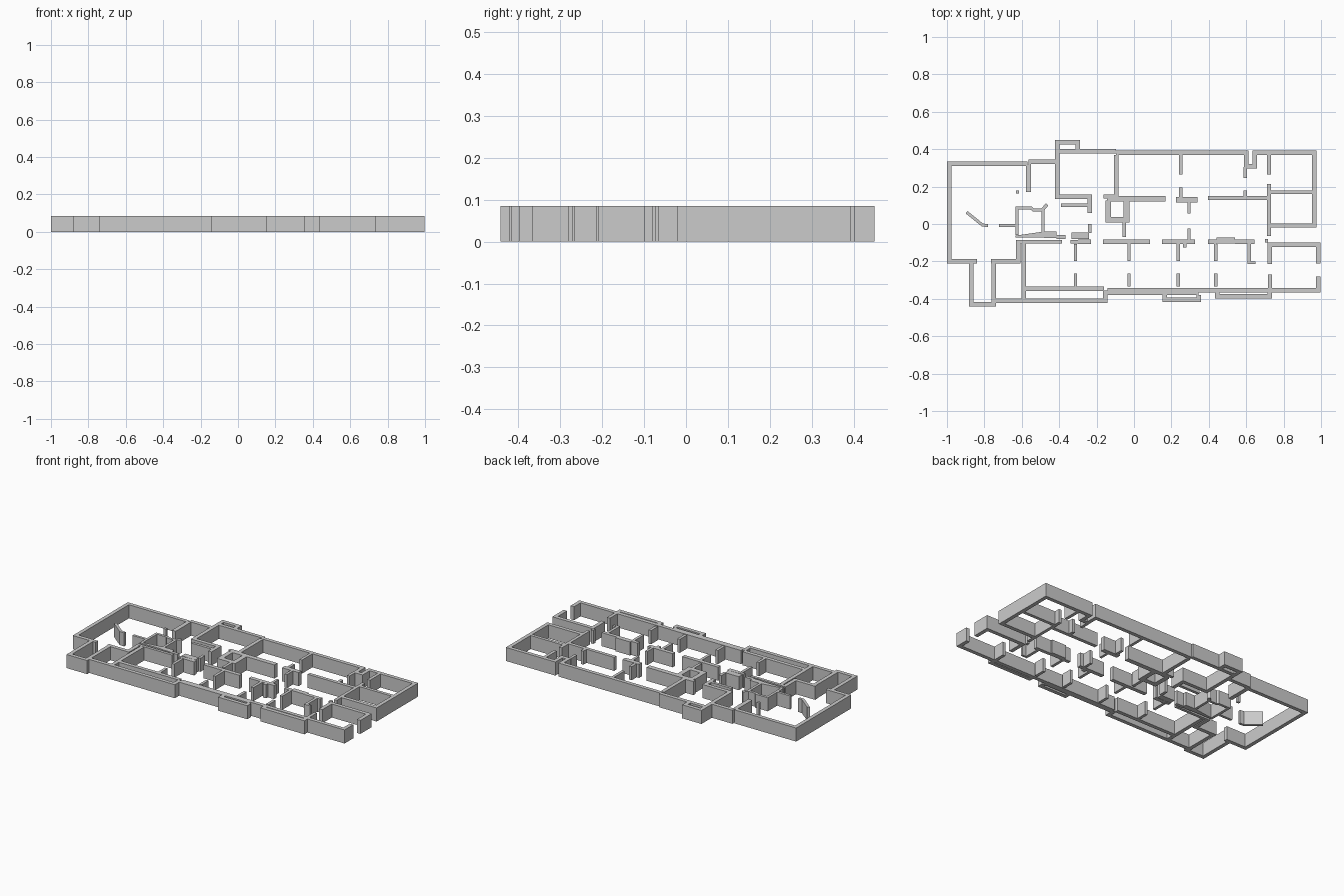
import bpy
from mathutils import Vector

if "Cube" in bpy.data.objects:
    bpy.data.objects.remove(bpy.data.objects["Cube"])

H = 0.085   # wall height
T = 0.024   # usual wall thickness


def mesh_object(name, verts, faces):
    me = bpy.data.meshes.new(name)
    me.from_pydata(verts, [], faces)
    me.update()
    ob = bpy.data.objects.new(name, me)
    bpy.context.collection.objects.link(ob)


def prism(name, outline):
    """Upright prism from a counter-clockwise outline."""
    n = len(outline)
    verts = [(x, y, z) for z in (0, H) for x, y in outline]
    faces = [(i, (i + 1) % n, (i + 1) % n + n, i + n) for i in range(n)]
    mesh_object(name, verts, faces + [tuple(range(n))[::-1], tuple(range(n, 2 * n))])


def wall(name, pts, t=T, closed=False):
    """Mitred wall following a centre line."""
    p = [Vector(q) for q in pts]
    n = len(p)
    left, right = [], []
    for i in range(n):
        dirs = []
        if closed or i > 0:
            dirs.append((p[i] - p[i - 1]).normalized())
        if closed or i < n - 1:
            dirs.append((p[(i + 1) % n] - p[i]).normalized())
        norms = [Vector((-d.y, d.x)) for d in dirs]
        m = sum(norms, Vector((0, 0))).normalized()
        m *= t / 2 / m.dot(norms[0])
        left.append(p[i] + m)
        right.append(p[i] - m)
    if not closed:
        prism(name, right + left[::-1])
        return
    verts = [(q.x, q.y, z) for ring, z in ((left, 0), (right, 0), (right, H), (left, H)) for q in ring]
    faces = []
    for i in range(n):
        j = (i + 1) % n
        for k in range(4):
            a, b = k * n, (k + 1) % 4 * n
            faces.append((a + i, b + i, b + j, a + j))
    mesh_object(name, verts, faces)


def row(name, y, t, *spans):
    """Wall pieces along x with door gaps between them."""
    for a, b in spans:
        wall(name, [(a, y), (b, y)], t)


def column(name, x, t, *spans):
    """Wall pieces along y with door gaps between them."""
    for a, b in spans:
        wall(name, [(x, a), (x, b)], t)


# Outer walls
wall("west_room_wall", [(-.57, .322), (-.987, .322), (-.987, -.2), (-.84, -.2)])
wall("south_west_bay", [(-.87, -.212), (-.87, -.43), (-.75, -.43), (-.75, -.212)])
wall("west_room_return", [(-.765, -.2), (-.62, -.2), (-.62, -.105)])
wall("south_outer_wall", [(-.738, -.41), (-.155, -.41), (-.155, -.355)])
wall("south_inner_wall", [(-.59, -.105), (-.59, -.345), (-.16, -.345)])
column("south_wall_link", -.59, T, (-.398, -.357))
row("south_middle_wall", -.36, .038, (-.143, .345))
wall("south_middle_bay", [(.165, -.379), (.165, -.405), (.345, -.405), (.345, -.379)])
row("south_east_wall", -.355, T, (.345, .975))
wall("south_east_bay", [(.445, -.367), (.445, -.385), (.727, -.385), (.727, -.367)])
wall("north_west_wall", [(-.565, .334), (-.422, .334)])
wall("north_room_wall", [(-.095, .39), (-.41, .39), (-.41, .147), (-.237, .147), (-.237, .06)])
wall("north_bay", [(-.41, .402), (-.41, .437), (-.30, .437), (-.30, .402)])
wall("north_east_wall", [(-.095, .38), (.60, .38), (.60, .31), (.645, .31), (.645, .38),
                         (.965, .38), (.965, -.008), (.725, -.008)])
wall("south_east_room_wall", [(.725, -.215), (.725, -.11), (.985, -.11), (.985, -.21)])
column("south_east_room_pier", .985, T, (-.367, -.28))
column("south_east_room_pier", .727, .02, (-.343, -.27))

# North rooms
column("north_partition", -.565, .027, (.17, .322))
column("north_partition", -.095, T, (.147, .368))
column("north_partition", .25, .018, (.265, .368), (.145, .195))
column("north_partition", .595, .018, (.245, .305), (.145, .18))
column("east_partition", .722, .02, (.265, .368), (-.065, .215))
row("east_partition", .17, .02, (.732, .953))
row("north_corridor_wall", .147, .02, (-.162, -.107))
row("north_corridor_wall", .136, .03, (-.145, .168))
row("north_corridor_wall", .13, .028, (.225, .34))
row("north_corridor_wall", .138, .022, (.395, .715))

# South corridor and rooms
row("south_corridor_wall", -.095, .018, (-.632, -.385), (-.34, -.30))
row("south_corridor_wall", -.095, .025, (-.30, -.23), (-.165, .085), (.15, .325))
row("south_corridor_wall", -.095, .022, (.395, .44), (.54, .645))
row("south_corridor_wall", -.088, .03, (.44, .54))
for x in (-.313, -.027, .237, .438):
    column("south_partition", x, .018, (-.198, -.106), (-.335, -.265))
column("south_partition", .617, .018, (-.205, -.106))
row("south_partition_return", -.207, .014, (.608, .65))
column("corridor_stub", .272, .02, (-.125, -.107))
column("corridor_stub", .293, .016, (.055, .117), (-.085, -.025))
column("corridor_stub", .708, .016, (-.10, -.08))

# Central shaft
wall("central_shaft", [(-.137, .125), (-.137, .022), (-.04, .022), (-.04, .125)], .03)
column("shaft_stub", -.053, .018, (-.07, .007))

# West service rooms
wall("service_room_wall", [(-.625, -.06), (-.625, .085), (-.55, .085), (-.54, .076),
                           (-.487, .076), (-.487, -.045)], .016)
prism("service_room_south_wall", [(-.633, -.072), (-.48, -.072), (-.48, -.04), (-.633, -.062)])
wall("service_room_stub", [(-.487, .078), (-.465, .105)], .018)
row("service_corridor_wall", -.058, .034, (-.48, -.415))
row("service_corridor_wall", -.07, .02, (-.415, -.365))
row("service_corridor_wall", -.063, .036, (-.335, -.24))
column("service_corridor_stub", -.237, .018, (-.047, 0))
row("service_partition", .10, .018, (-.39, -.246))
row("west_room_pillar", .17, .016, (-.632, -.615))
row("west_room_stub", -.008, .016, (-.722, -.633))
wall("west_room_slanted_wall", [(-.895, .063), (-.81, -.006), (-.78, -.008)], .016)
